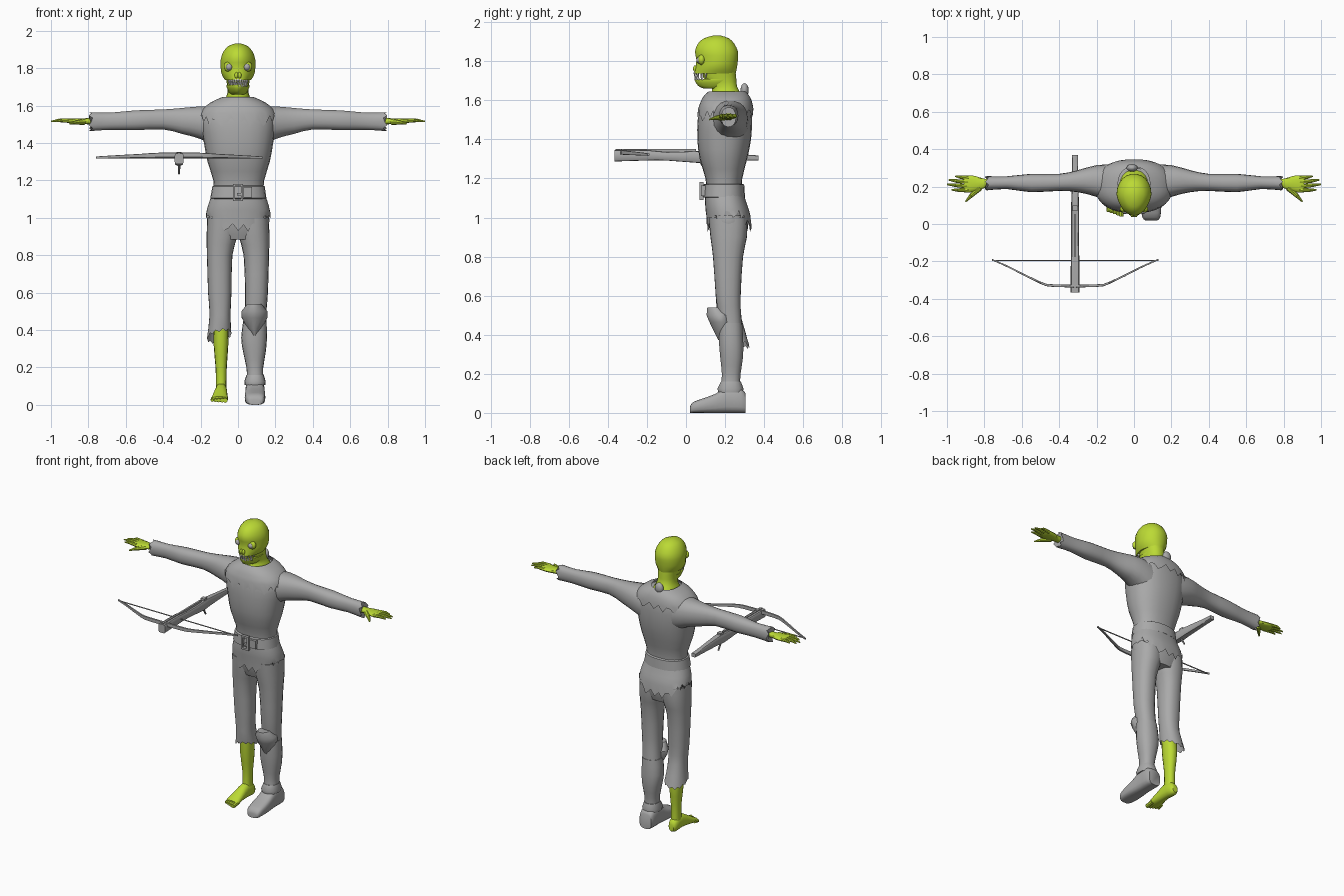
import bpy, bmesh, math
from mathutils import Vector


def material(name, col):
    m = bpy.data.materials.new(name)
    m.diffuse_color = (*col, 1)
    return m


SKIN = material("lime_skin", (0.50, 0.70, 0.035))
CLOTH = material("grey", (0.40, 0.40, 0.40))
TOOTH = material("tooth_white", (0.80, 0.80, 0.76))


def finish(name, bm, mat):
    bmesh.ops.recalc_face_normals(bm, faces=bm.faces)
    me = bpy.data.meshes.new(name)
    bm.to_mesh(me)
    bm.free()
    me.materials.append(mat)
    ob = bpy.data.objects.new(name, me)
    bpy.context.collection.objects.link(ob)
    return ob


def refine(rings, sub):
    """Catmull-Rom interpolation between cross-sections."""
    out = []
    for i in range(len(rings) - 1):
        p = [rings[max(0, min(len(rings) - 1, i + k))] for k in (-1, 0, 1, 2)]
        for s in range(sub):
            t = s / sub
            out.append([0.5 * (2 * b + (c - a) * t + (2 * a - 5 * b + 4 * c - d) * t * t
                               + (3 * b - a - 3 * c + d) * t ** 3) for a, b, c, d in zip(*p)])
    return out + [list(rings[-1])]


def loft(name, rings, mat, axis='z', n=18, p=2.3, caps=(True, True), sub=2,
         pinch=0, jag=None, mirror=1):
    """Skin over rings of (t, a_min, a_max, b_min, b_max) along an axis."""
    bm = bmesh.new()
    rows = []
    rings = refine(rings, sub)
    for k, (t, a0, a1, b0, b1) in enumerate(rings):
        row = []
        for i in range(n):
            w = 2 * math.pi * i / n
            c, s = math.cos(w), math.sin(w)
            ca = math.copysign(abs(c) ** (2 / p), c) * (1 - pinch * max(0, -s))
            sb = math.copysign(abs(s) ** (2 / p), s)
            a, b = (a0 + a1) / 2 + (a1 - a0) / 2 * ca, (b0 + b1) / 2 + (b1 - b0) / 2 * sb
            tt = t + (jag(c, s, i) if jag and k == len(rings) - 1 else 0)
            x, y, z = {'z': (a, b, tt), 'x': (tt, a, b), 'y': (a, tt, b)}[axis]
            row.append(bm.verts.new((x * mirror, y, z)))
        rows.append(row)
    for r, q in zip(rows, rows[1:]):
        for i in range(n):
            j = (i + 1) % n
            bm.faces.new((r[i], r[j], q[j], q[i]))
    if caps[0]:
        bm.faces.new(rows[0])
    if caps[1]:
        bm.faces.new(rows[-1])
    return finish(name, bm, mat)


def tube(name, a, b, r1, r2, mat, seg=8):
    a, b = Vector(a), Vector(b)
    bm = bmesh.new()
    bmesh.ops.create_cone(bm, cap_ends=True, segments=seg, radius1=r1, radius2=r2, depth=(b - a).length)
    rot = (b - a).to_track_quat('Z', 'Y')
    for v in bm.verts:
        v.co = rot @ v.co + (a + b) / 2
    return finish(name, bm, mat)


def ball(name, loc, r, mat, scale=(1, 1, 1)):
    bm = bmesh.new()
    bmesh.ops.create_uvsphere(bm, u_segments=14, v_segments=9, radius=r)
    for v in bm.verts:
        v.co = Vector([c * s for c, s in zip(v.co, scale)]) + Vector(loc)
    return finish(name, bm, mat)


def box(name, lo, hi, mat):
    bm = bmesh.new()
    bmesh.ops.create_cube(bm, size=1)
    for v in bm.verts:
        v.co = Vector([(l + h) / 2 + c * (h - l) for c, l, h in zip(v.co, lo, hi)])
    return finish(name, bm, mat)


# --- head: skull with upper jaw, lower jaw, neck, eyes, teeth ---
loft("skull", [(1.737, -.07, .07, .04, .255), (1.77, -.088, .088, .048, .262),
               (1.81, -.093, .093, .052, .267), (1.85, -.092, .092, .045, .267),
               (1.89, -.077, .077, .06, .248), (1.918, -.052, .052, .092, .22),
               (1.932, -.016, .016, .14, .176)], SKIN, n=22, pinch=.18, p=2.1)
loft("lower_jaw", [(1.66, -.035, .035, .09, .2), (1.675, -.05, .05, .06, .24),
                   (1.705, -.063, .063, .042, .25), (1.71, -.06, .06, .046, .25)], SKIN, pinch=.3, p=2.1)
loft("neck", [(1.58, -.10, .10, .09, .31), (1.63, -.072, .072, .125, .285), (1.67, -.056, .056, .13, .262),
              (1.72, -.06, .06, .085, .258), (1.78, -.07, .07, .09, .25)], SKIN)
for s in (-1, 1):
    ball("eye", (.047 * s, .072, 1.806), .019, CLOTH)
    ball("eyelid", (.05 * s, .080, 1.808), .027, SKIN, (1, .7, 1))
    ball("nostril_ridge", (.009 * s, .046, 1.762), .012, SKIN, (.8, .8, 1.4))
for i in range(9):
    w = math.radians(-64 + 16 * i)
    x = .058 * math.sin(w) * (1 - .2 * math.cos(w))
    y = .145 - .1 * math.cos(w)
    tube("upper_tooth", (x, y, 1.742), (x, y, 1.709 if i % 2 else 1.715), .0085, .002, TOOTH, 5)
    if i < 8:
        tube("lower_tooth", (x + .006, y + .004, 1.703), (x + .006, y + .004, 1.726), .007, .002, TOOTH, 5)

# --- tunic: body, ragged collar, ragged skirt ---
loft("tunic", [(1.12, -.13, .135, .105, .285), (1.2, -.132, .14, .10, .288), (1.3, -.163, .17, .07, .313),
               (1.4, -.182, .188, .058, .333), (1.5, -.2, .2, .06, .338), (1.56, -.185, .185, .072, .332),
               (1.6, -.14, .14, .09, .32), (1.625, -.09, .09, .11, .30)], CLOTH, n=24)
RIP = (0, -.03, -.012, .018, -.02, .012, -.028, .006)
loft("collar", [(1.645, -.085, .085, .115, .305), (1.618, -.145, .145, .088, .328),
                (1.58, -.19, .19, .07, .341), (1.545, -.208, .208, .058, .346)], CLOTH, n=48,
     caps=(False, False), jag=lambda c, s, i: RIP[i % 8] - .03 * max(0, -s))
ball("collar_knot", (-.01, .30, 1.652), .03, CLOTH, (1, .7, 1.2))
loft("tunic_skirt", [(1.15, -.13, .135, .10, .288), (1.09, -.152, .157, .098, .305),
                     (1.04, -.167, .17, .10, .322), (.985, -.172, .174, .108, .335)], CLOTH, n=48,
     caps=(True, False), jag=lambda c, s, i: RIP[i % 8] + .045 * c * c - .035 * s * s)

# --- belt and buckle ---
loft("belt", [(1.102, -.142, .147, .09, .297), (1.105, -.148, .152, .085, .302),
              (1.168, -.137, .143, .09, .298), (1.172, -.13, .136, .095, .292)], CLOTH, n=24, sub=1)
for s in (-1, 1):
    box("buckle_side", (.022 * s - .006, .07, 1.09), (.022 * s + .006, .09, 1.18), CLOTH)
    box("buckle_bar", (-.028, .07, 1.135 + .04 * s - .006), (.028, .09, 1.135 + .04 * s + .006), CLOTH)
box("buckle_prong", (-.005, .068, 1.12), (.022, .09, 1.132), CLOTH)
box("belt_tail", (.03, .078, 1.11), (.075, .1, 1.165), CLOTH)

# --- arms and hands ---
for s in (-1, 1):
    loft("sleeve", [(.08, .10, .32, 1.36, 1.60), (.2, .145, .315, 1.42, 1.597), (.3, .17, .288, 1.448, 1.588),
                    (.4, .177, .268, 1.472, 1.58), (.55, .17, .268, 1.468, 1.575), (.68, .187, .255, 1.47, 1.563),
                    (.785, .18, .256, 1.464, 1.564)], CLOTH, 'x', mirror=s,
         jag=lambda c, q, i: (0, .012, -.008)[i % 3])
    loft("palm", [(.74, .195, .24, 1.495, 1.535), (.80, .192, .242, 1.5, 1.533), (.85, .174, .257, 1.502, 1.531),
                  (.89, .168, .26, 1.505, 1.53), (.91, .172, .256, 1.51, 1.527)], SKIN, 'x', n=12, mirror=s)
    for y0, y1, x1 in ((.246, .256, .955), (.224, .236, .99), (.202, .212, 1.0), (.18, .183, .975)):
        mid = (s * (.9 * .45 + x1 * .55), (y0 + y1) / 2, 1.521)
        tube("finger_base", (s * .885, y0, 1.518), mid, .012, .0095, SKIN)
        tube("finger_tip", mid, (s * x1, y1, 1.515), .0095, .004, SKIN)
    tube("thumb_base", (s * .825, .195, 1.514), (s * .87, .152, 1.51), .018, .011, SKIN)
    tube("thumb_tip", (s * .87, .152, 1.51), (s * .9, .12, 1.502), .011, .004, SKIN)

# --- trousers: seat, short torn leg, full leg ---
loft("trouser_seat", [(1.13, -.13, .135, .10, .288), (1.03, -.16, .163, .108, .315),
                      (.95, -.165, .165, .118, .318), (.885, -.13, .13, .14, .30)], CLOTH, n=24)
loft("torn_trouser_leg", [(1.0, -.164, .005, .115, .315), (.9, -.168, -.004, .125, .312),
                          (.8, -.166, -.03, .138, .292), (.6, -.16, -.035, .152, .28),
                          (.48, -.152, -.04, .16, .285), (.355, -.166, -.035, .165, .325)], CLOTH, n=24,
     caps=(True, False), jag=lambda c, s, i: .012 + .015 * c - .03 * s + (.008 if i % 2 else -.006))
loft("trouser_leg", [(1.0, -.005, .165, .115, .315), (.9, .004, .168, .125, .312), (.8, .03, .166, .138, .292),
                     (.6, .038, .16, .152, .28), (.5, .036, .152, .165, .283), (.42, .03, .15, .17, .288)], CLOTH)

# --- bare leg and foot ---
loft("shin", [(.46, -.13, -.05, .175, .27), (.32, -.13, -.052, .18, .282), (.2, -.12, -.06, .195, .27),
              (.11, -.118, -.062, .195, .268), (.05, -.12, -.06, .19, .27)], SKIN, n=14)
loft("foot", [(.285, -.108, -.072, .025, .07), (.265, -.121, -.059, .014, .1), (.2, -.122, -.058, .018, .115),
              (.14, -.132, -.056, .018, .085), (.09, -.142, -.054, .016, .055), (.07, -.14, -.06, .018, .045)],
     SKIN, 'y', n=14)
for i in range(5):
    tube("toe", (-.067 - .0165 * i, .10, .032), (-.068 - .0175 * i, .042 + .006 * i, .024),
         .013, .013 - .0012 * i, SKIN)

# --- armoured shin, knee guard, shoe ---
loft("greave", [(.46, .03, .152, .165, .288), (.36, .017, .155, .168, .294), (.28, .028, .148, .175, .292),
                (.2, .045, .135, .183, .28), (.15, .047, .136, .18, .278), (.11, .045, .138, .18, .28)], CLOTH)
loft("ankle_cuff", [(.105, .036, .146, .165, .292), (.125, .034, .148, .16, .295),
                    (.16, .045, .138, .178, .282)], CLOTH, sub=1)
loft("knee_guard", [(.372, .078, .098, .165, .2), (.41, .05, .126, .145, .23), (.465, .02, .157, .118, .25),
                    (.5, .018, .158, .103, .25), (.54, .05, .125, .108, .19)], CLOTH, n=14, sub=1, p=1.7)
loft("shoe", [(.02, .06, .125, 0, .03), (.035, .045, .14, 0, .055), (.09, .036, .146, 0, .075),
              (.15, .038, .145, 0, .098), (.21, .04, .142, 0, .13), (.28, .04, .142, 0, .125),
              (.305, .048, .134, 0, .1)], CLOTH, 'y', p=3.2)

# --- crossbow: stock, trigger, limbs, string ---
CX = -.315
loft("crossbow_stock", [(-.365, CX - .024, CX + .024, 1.287, 1.345), (-.2, CX - .023, CX + .023, 1.292, 1.345),
                        (-.1, CX - .021, CX + .021, 1.292, 1.335), (.06, CX - .022, CX + .022, 1.28, 1.34),
                        (.13, CX - .02, CX + .02, 1.285, 1.34), (.28, CX - .016, CX + .016, 1.29, 1.325),
                        (.37, CX - .016, CX + .016, 1.293, 1.318)], CLOTH, 'y', n=12, p=6)
box("bolt_groove", (CX - .006, -.36, 1.335), (CX + .006, .05, 1.35), CLOTH)
box("nut", (CX - .014, .07, 1.33), (CX + .014, .10, 1.352), CLOTH)
tube("trigger", (CX, .07, 1.295), (CX, .105, 1.235), .008, .005, CLOTH)
HALF = [(.445, -.19, 1.322, .004, .006), (.35, -.232, 1.326, .005, .008), (.19, -.312, 1.332, .006, .011),
        (.11, -.33, 1.335, .007, .013)]
LIMB = [(-d, y, z, r, h) for d, y, z, r, h in HALF] + [(d, y, z, r, h) for d, y, z, r, h in HALF[::-1]]
loft("bow_limbs", [(CX + d, y - r, y + r, z - h, z + h) for d, y, z, r, h in LIMB], CLOTH, 'x', n=8, p=4)
tube("bowstring", (CX - .445, -.195, 1.322), (CX + .445, -.195, 1.322), .004, .004, CLOTH, 6)

# --- smooth shading with sharp edges kept ---
for ob in bpy.context.scene.objects:
    ob.select_set(True)
    bpy.context.view_layer.objects.active = ob
bpy.ops.object.shade_smooth_by_angle(angle=math.radians(40))
